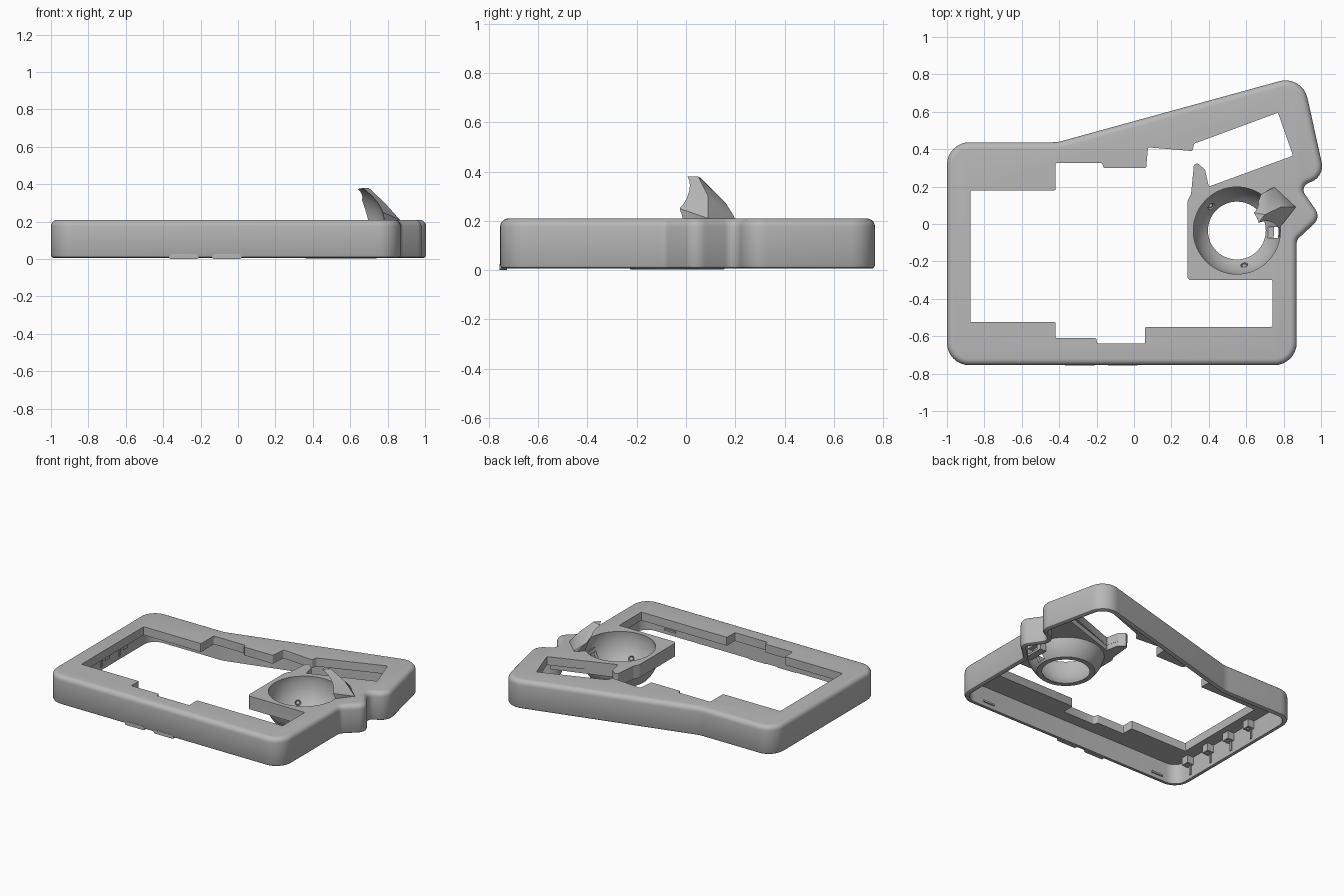
import bpy, bmesh, math
from mathutils import Vector, Matrix

if "Cube" in bpy.data.objects:
    bpy.data.objects.remove(bpy.data.objects["Cube"])

grey = bpy.data.materials.new("plain grey")
grey.use_nodes = True
GREY = (0.48, 0.48, 0.48, 1)
grey.diffuse_color = GREY
grey.node_tree.nodes["Principled BSDF"].inputs["Base Color"].default_value = GREY

BALL = Vector((0.55, -0.035, 0.18))
BALL_R = 0.235
PLATE_Z = 0.15


def finish(name, bm):
    bmesh.ops.recalc_face_normals(bm, faces=bm.faces)
    mesh = bpy.data.meshes.new(name)
    bm.to_mesh(mesh)
    bm.free()
    mesh.materials.append(grey)
    ob = bpy.data.objects.new(name, mesh)
    bpy.context.collection.objects.link(ob)
    return ob


def rounded(corners, inset=0.0, steps=6):
    """Counter-clockwise corners (x, y, radius) to a filleted, inset loop."""
    pts = [Vector(c[:2]) for c in corners]
    count, moved, bends = len(pts), [], []
    for i, p in enumerate(pts):
        a = (p - pts[i - 1]).normalized()
        b = (pts[(i + 1) % count] - p).normalized()
        na, nb = Vector((-a.y, a.x)), Vector((-b.y, b.x))
        moved.append(p + (na + nb) * inset / (1 + na.dot(nb)))
        bends.append(1 if a.x * b.y - a.y * b.x > 0 else -1)
    loop = []
    for i, p in enumerate(moved):
        u = (moved[i - 1] - p).normalized()
        v = (moved[(i + 1) % count] - p).normalized()
        r = max(corners[i][2] - bends[i] * inset, 0.002)
        half = u.angle(v) / 2
        centre = p + (u + v).normalized() * r / math.sin(half)
        start = p + u * r / math.tan(half) - centre
        sweep = start.angle_signed(p + v * r / math.tan(half) - centre)
        for s in range(steps + 1):
            loop.append(centre + Matrix.Rotation(-sweep * s / steps, 2) @ start)
    return loop


def loft(name, corners, layers, steps=6):
    """Stack inset copies of an outline; layers are (z, inset)."""
    bm = bmesh.new()
    rings = [[bm.verts.new((p.x, p.y, z)) for p in rounded(corners, d, steps)]
             for z, d in layers]
    for low, high in zip(rings, rings[1:]):
        for i in range(len(low)):
            bm.faces.new((low[i - 1], low[i], high[i], high[i - 1]))
    bm.faces.new(rings[0])
    bm.faces.new(rings[-1])
    return finish(name, bm)


def box(name, centre, size, turn=0):
    bm = bmesh.new()
    place = Matrix.Translation(centre) @ Matrix.Rotation(turn, 4, 'Z') @ Matrix.Diagonal((*size, 1))
    bmesh.ops.create_cube(bm, size=1, matrix=place)
    return finish(name, bm)


def sphere(name, centre, r, u=64, v=32):
    bm = bmesh.new()
    bmesh.ops.create_uvsphere(bm, u_segments=u, v_segments=v, radius=r,
                              matrix=Matrix.Translation(centre))
    return finish(name, bm)


def cut(target, cutter, keep=False):
    mod = target.modifiers.new("cut", 'BOOLEAN')
    mod.operation, mod.solver, mod.object = 'DIFFERENCE', 'EXACT', cutter
    bpy.context.view_layer.objects.active = target
    bpy.ops.object.modifier_apply(modifier=mod.name)
    if not keep:
        bpy.data.objects.remove(cutter)


# Outer case: rounded shell, hollow from below
outline = [(-1, -.755, .12), (.87, -.755, .12), (.87, -.085, .04), (1.0, .035, .06),
           (.885, .2, .04), (1.02, .255, .09), (.90, .797, .12), (-.41, .437, .2),
           (-1, .437, .12)]
fillet = [(0.176 + 0.034 * math.sin(a), 0.034 * (1 - math.cos(a)))
          for a in [math.pi / 10 * k for k in range(6)]]
case = loft("case", outline, [(0.006, 0.012), (0.01, 0.005), (0.02, 0)] + fillet, 8)
cut(case, loft("cavity", outline, [(-0.1, 0.032), (PLATE_Z, 0.032)], 8))

# Opening through the top plate, running into the tilted slot
R = 0.006
finger = [(.40, .20), (.38, .29), (.34, .325), (.32, .315), (.305, .16), (.285, .12)]
opening = [(-.875, .18), (-.42, .18), (-.42, .325), (-.17, .325), (-.162, .30), (.065, .30),
           (.075, .41), (.312, .39), (.322, .43), (.77, .595), (.85, .365)] + finger + [
           (.285, -.285), (.30, -.30), (.74, -.30), (.74, -.55), (.06, -.55), (.06, -.64),
           (-.195, -.64), (-.203, -.61), (-.42, -.61), (-.42, -.525), (-.875, -.525)]
cut(case, loft("opening_cutter", [(*p, R) for p in reversed(opening)],
               [(0.05, 0), (0.3, 0)], 3))

# Thick block that carries the ball socket
block_shape = finger + [(.285, -.285), (.30, -.30), (.74, -.30), (.84, -.12), (.86, .05), (.84, .345)]
block = loft("socket_block", [(*p, R) for p in block_shape],
             [(0.115, 0.001), (0.18, 0.001)], 3)
ball = sphere("ball_cutter", BALL, BALL_R)
cut(case, ball, True)
cut(block, ball, True)

# Ball socket: open spherical bowl with a bottom hole
bm = bmesh.new()
profile = []
for radius, order in ((BALL_R, range(17)), (BALL_R + 0.024, reversed(range(17)))):
    top, low = 0.02, -0.177
    for k in order:
        h = top + (low - top) * k / 16
        profile.append(bm.verts.new((BALL.x + math.sqrt(radius ** 2 - h * h), BALL.y, BALL.z + h)))
ring = [bm.edges.new((profile[i - 1], profile[i])) for i in range(len(profile))]
bmesh.ops.spin(bm, geom=profile + ring, cent=BALL, axis=(0, 0, 1),
               angle=math.tau, steps=64, use_merge=True)
bmesh.ops.remove_doubles(bm, verts=bm.verts, dist=0.0001)
socket = finish("ball_socket", bm)

# Sensor window and bearing pits in the bowl
cut(socket, box("window_cutter", (.74, -.045, .06), (.10, .06, .09)))
bearings = []
for n, degrees in enumerate((137, -78, 25)):
    a = math.radians(degrees)
    spot = BALL + Vector((math.cos(a) * .19, math.sin(a) * .19, -.14))
    cut(socket, sphere("pit_cutter", spot, 0.02, 16, 8))
    bearings.append(sphere("bearing_%d" % (n + 1), spot + (spot - BALL) * .03, 0.014, 16, 8))

# Sensor holder beside the bowl
holder = box("sensor_holder", (.80, -.045, .085), (.05, .16, .09))
cut(holder, box("holder_cutter", (.80, -.045, .075), (.08, .09, .04)))

# Claw that reaches up over the ball
claw_points = [(.75, .20, .19), (.86, .09, .19), (.775, -.02, .19), (.70, .14, .19),
               (.75, .197, .215), (.865, .09, .21), (.775, -.025, .25), (.68, .16, .275),
               (.64, .06, .375), (.665, .005, .38), (.70, .05, .38), (.785, .09, .30)]
bm = bmesh.new()
for p in claw_points:
    bm.verts.new(p)
hull = bmesh.ops.convex_hull(bm, input=bm.verts)
bmesh.ops.delete(bm, geom=list({g for g in hull["geom_interior"] + hull["geom_unused"]
                                if isinstance(g, bmesh.types.BMVert)}), context='VERTS')
claw = finish("claw", bm)
cut(claw, ball)

# Screw bosses along the side wall, under the plate
for n in range(4):
    y = -.58 + n * .205
    boss = box("boss_%d" % (n + 1), (-.945, y, .125), (.055, .055, .06))
    cut(boss, box("boss_cutter", (-.94, y, .10), (.02, .02, .06)))
    box("boss_rib_%d" % (n + 1), (-.966, y, .08), (.012, .012, .10))

# Small catches inside and feet under the front wall
for n, x in enumerate((-.8, .63)):
    box("catch_%d" % (n + 1), (x, -.72, .04), (.09, .012, .012))
for n, x in enumerate((-.29, -.06)):
    foot = [(x - .09, 0, .01), (x + .09, 0, .01), (x + .07, .026, .01), (x - .07, .026, .01)]
    tab = loft("front_foot_%d" % (n + 1), foot, [(0, 0), (0.03, 0)], 3)
    tab.data.transform(Matrix.Translation((0, -.727, 0)) @ Matrix.Rotation(math.pi / 2, 4, 'X'))

# Smooth the rounded surfaces, keep hard edges
for ob in bpy.context.scene.objects:
    if ob.type == 'MESH':
        bpy.ops.object.select_all(action='DESELECT')
        ob.select_set(True)
        bpy.context.view_layer.objects.active = ob
        bpy.ops.object.shade_smooth_by_angle(angle=math.radians(30))
